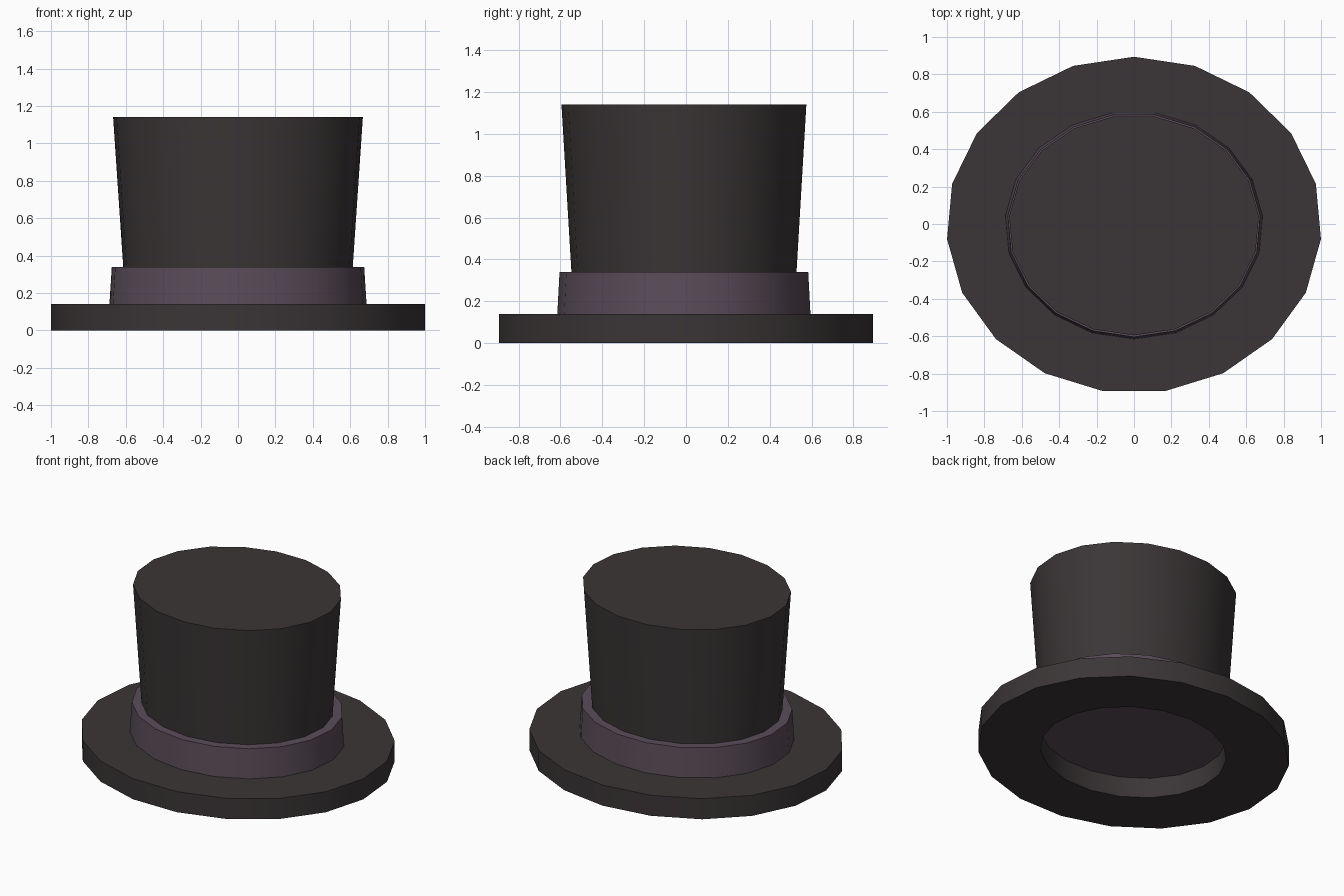
import bpy, bmesh
from math import sin, cos, pi, radians

if "Cube" in bpy.data.objects:
    bpy.data.objects.remove(bpy.data.objects["Cube"])

SIDES = 19
Y_SHIFT = -0.006


def material(name, rgb):
    mat = bpy.data.materials.new(name)
    mat.diffuse_color = (*rgb, 1)
    mat.use_nodes = True
    mat.node_tree.nodes["Principled BSDF"].inputs["Base Color"].default_value = mat.diffuse_color
    return mat


def lathe(name, profile, mat, start, closed=False):
    """Sweep (rx, ry, z) profile points round an oval; cap the ends unless closed."""
    bm = bmesh.new()
    rings = []
    for rx, ry, z in profile:
        angles = [start + 2 * pi * i / SIDES for i in range(SIDES)]
        rings.append([bm.verts.new((rx * cos(a), ry * sin(a) + Y_SHIFT, z)) for a in angles])
    pairs = list(zip(rings, rings[1:]))
    if closed:
        pairs.append((rings[-1], rings[0]))
    else:
        bm.faces.new(rings[0])
        bm.faces.new(rings[-1])
    for low, high in pairs:
        for i in range(SIDES):
            j = (i + 1) % SIDES
            bm.faces.new((low[i], low[j], high[j], high[i]))
    bmesh.ops.recalc_face_normals(bm, faces=bm.faces)
    mesh = bpy.data.meshes.new(name)
    bm.to_mesh(mesh)
    bm.free()
    obj = bpy.data.objects.new(name, mesh)
    bpy.context.collection.objects.link(obj)
    mesh.materials.append(mat)
    # Smooth sides, sharp rims
    bpy.ops.object.select_all(action='DESELECT')
    obj.select_set(True)
    bpy.context.view_layer.objects.active = obj
    bpy.ops.object.shade_smooth_by_angle(angle=radians(30))
    return obj


felt = material("felt", (0.043, 0.036, 0.037))
ribbon = material("ribbon", (0.102, 0.073, 0.098))

# Brim: thick oval ring with the head opening, a corner at the back
lathe("brim", [(1.003, 0.9, 0), (1.003, 0.9, 0.14), (0.6, 0.535, 0.14), (0.6, 0.535, 0)],
      felt, pi / 2, closed=True)

# Band: solid tapered collar whose underside closes the opening, a corner at the front
lathe("band", [(0.69, 0.609, 0.138), (0.677, 0.598, 0.34)], ribbon, -pi / 2)

# Crown: flaring upwards, sunk slightly into the band
lathe("crown", [(0.613, 0.539, 0.3), (0.67, 0.589, 1.14)], felt, -pi / 2)
